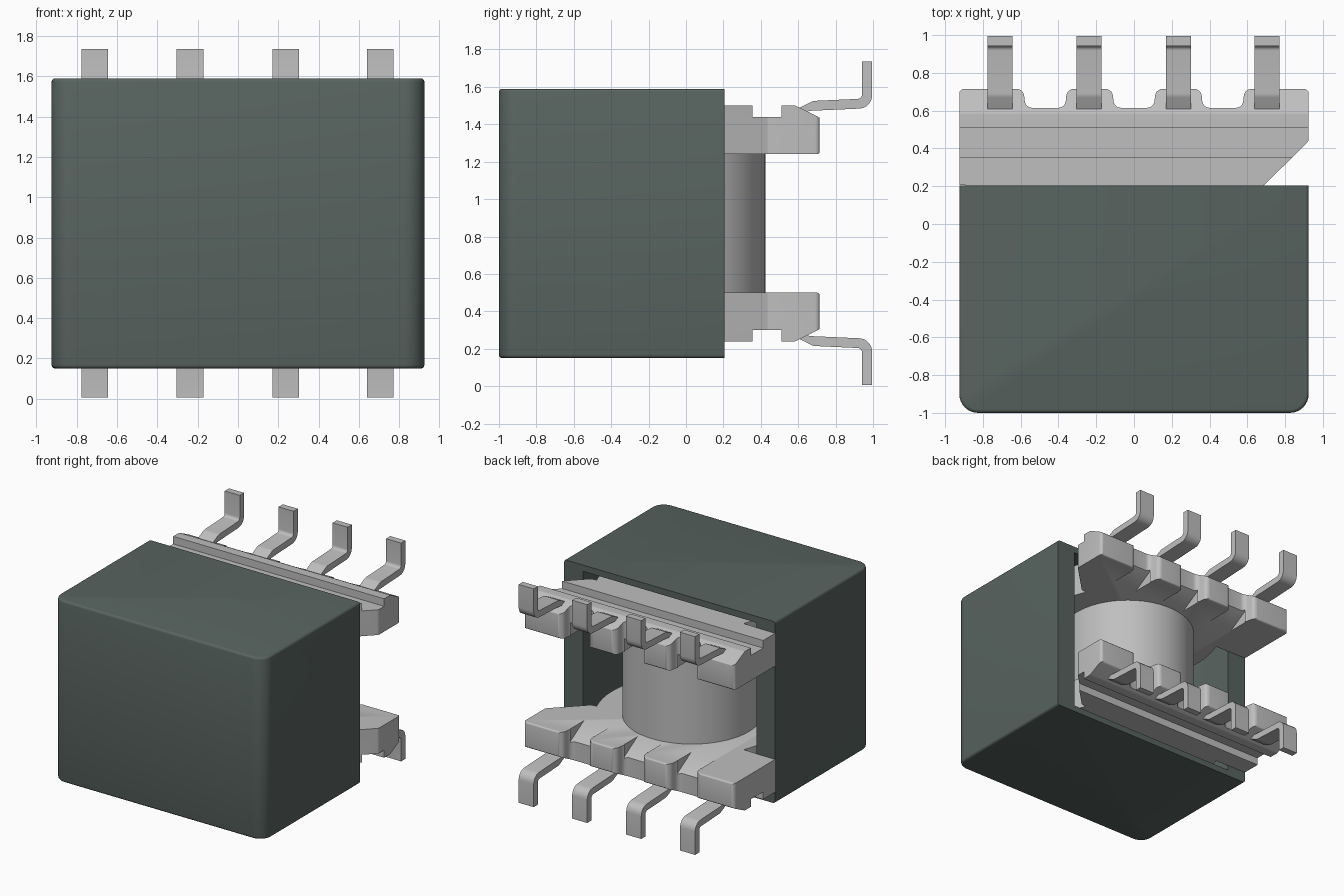
import bpy, bmesh, math
from mathutils import Vector, Matrix

if "Cube" in bpy.data.objects:
    bpy.data.objects.remove(bpy.data.objects["Cube"])

MID_Z = 0.87      # the model mirrors top to bottom about this height
CY = -0.075       # y of the winding axis


def material(name, col):
    m = bpy.data.materials.new(name)
    m.use_nodes = True
    m.diffuse_color = (*col, 1)
    m.node_tree.nodes["Principled BSDF"].inputs["Base Color"].default_value = (*col, 1)
    return m


GREEN = material("dark green ferrite", (0.098, 0.127, 0.115))
GREY = material("light grey", (0.52, 0.52, 0.52))


def rounded(points, steps=5):
    """Outline from (a, b) or (a, b, radius) points, with filleted corners."""
    out = []
    for i, p in enumerate(points):
        c = Vector(p[:2])
        if len(p) < 3:
            out.append(c)
            continue
        u = (Vector(points[i - 1][:2]) - c).normalized()
        v = (Vector(points[(i + 1) % len(points)][:2]) - c).normalized()
        half = u.angle(v) / 2
        centre = c + (u + v).normalized() * p[2] / math.sin(half)
        t = p[2] / math.tan(half)
        a, b = c + u * t - centre, c + v * t - centre
        turn = math.atan2(a.x * b.y - a.y * b.x, a.dot(b))
        for k in range(steps + 1):
            out.append(centre + Matrix.Rotation(turn * k / steps, 2) @ a)
    return out


def extrude(bm, outline, axis, lo, hi):
    """Solid from an outline: axis 'Z' takes (x, y), axis 'X' takes (y, z)."""
    place = (lambda p, d: (p.x, p.y, d)) if axis == 'Z' else (lambda p, d: (d, p.x, p.y))
    rings = [[bm.verts.new(place(p, d)) for p in outline] for d in (lo, hi)]
    n = len(outline)
    faces = [bm.faces.new(rings[0]), bm.faces.new(rings[1])]
    for i in range(n):
        j = (i + 1) % n
        faces.append(bm.faces.new((rings[0][i], rings[0][j], rings[1][j], rings[1][i])))
    bmesh.ops.recalc_face_normals(bm, faces=faces)


def add(name, bm, mat):
    me = bpy.data.meshes.new(name)
    bm.to_mesh(me)
    bm.free()
    ob = bpy.data.objects.new(name, me)
    bpy.context.collection.objects.link(ob)
    me.materials.append(mat)
    return ob


def prism(name, outline, axis, lo, hi, mat):
    bm = bmesh.new()
    extrude(bm, outline, axis, lo, hi)
    return add(name, bm, mat)


def combine(ob, cutters):
    """Apply (cutter, operation) booleans and remove the cutters."""
    for cutter, op in cutters:
        cutter.hide_render = True
        mod = ob.modifiers.new(op, 'BOOLEAN')
        mod.object, mod.operation, mod.solver = cutter, op, 'EXACT'
    deps = bpy.context.evaluated_depsgraph_get()
    me = bpy.data.meshes.new_from_object(ob.evaluated_get(deps))
    ob.modifiers.clear()
    ob.data = me
    me.materials.clear()
    me.materials.append(GREY if ob.name != "core" else GREEN)
    for cutter, _ in cutters:
        bpy.data.objects.remove(cutter)


def smooth(ob, angle=32):
    bpy.ops.object.select_all(action='DESELECT')
    ob.select_set(True)
    bpy.context.view_layer.objects.active = ob
    bpy.ops.object.shade_smooth_by_angle(angle=math.radians(angle))


def mirrored(ob, name):
    """Copy of a part reflected top to bottom."""
    me = ob.data.copy()
    me.transform(Matrix.Translation((0, 0, 2 * MID_Z)) @ Matrix.Diagonal((1, 1, -1, 1)))
    me.flip_normals()
    twin = bpy.data.objects.new(name, me)
    bpy.context.collection.objects.link(twin)


def arc(radius, a0, a1, n):
    return [(radius * math.cos(a0 + (a1 - a0) * k / n),
             CY + radius * math.sin(a0 + (a1 - a0) * k / n)) for k in range(n + 1)]


# Core: block with rounded front corners, eased rims and a U-shaped pocket open at the back
bm = bmesh.new()
outline = rounded([(-0.925, -1, 0.1), (0.925, -1, 0.1), (0.925, 0.205), (-0.925, 0.205)], 8)
extrude(bm, outline, 'Z', 0.15, 1.59)
rim = [e for e in bm.edges
       if abs(e.verts[0].co.z - e.verts[1].co.z) < 1e-4
       and min(v.co.y for v in e.verts) < 0.2]
bmesh.ops.bevel(bm, geom=rim, offset=0.018, segments=3, profile=0.5, affect='EDGES')
core = add("core", bm, GREEN)
pocket = [Vector(p) for p in [(0.76, 0.5), (-0.76, 0.5)] + arc(0.76, math.pi, 2 * math.pi, 32)]
combine(core, [(prism("pocket_cutter", pocket, 'Z', 0.20, 1.54, GREEN), 'DIFFERENCE')])
smooth(core)

# Winding
bm = bmesh.new()
bmesh.ops.create_cone(bm, cap_ends=True, segments=64, radius1=0.5, radius2=0.5, depth=0.78,
                      matrix=Matrix.Translation((0, CY, MID_Z)))
smooth(add("winding", bm, GREY))

# Flange: plan outline with terminal tabs, intersected with a grooved side profile
NOTCHES = (0.47, 0.0, -0.47)
back = 0.715
plan = arc(0.7, math.radians(157), math.radians(383), 40)
plan += [(0.69, 0.206), (0.925, 0.44, 0.03), (0.925, back, 0.025)]
for x in NOTCHES:
    plan += [(x + 0.115, back, 0.04), (x + 0.105, 0.615, 0.04),
             (x - 0.105, 0.615, 0.04), (x - 0.115, back, 0.04)]
plan += [(-0.925, back, 0.025), (-0.925, 0.206)]
flange = prism("upper_flange", rounded(plan), 'Z', 1.1, 1.6, GREY)
side = rounded([(-0.9, 1.24), (back + 0.001, 1.24, 0.015), (back + 0.001, 1.435, 0.015),
                (0.585, 1.5, 0.02), (0.51, 1.5), (0.51, 1.44), (0.355, 1.44),
                (0.355, 1.5), (-0.9, 1.5)], 3)
profile = prism("profile_cutter", side, 'X', -1.1, 1.1, GREY)
# Sloping wire guides on the inner side of each notch
bm = bmesh.new()
ramp = [Vector(p) for p in [(0.45, 1.2), (0.45, 1.238), (0.63, 1.345), (0.63, 1.2)]]
for x in NOTCHES:
    extrude(bm, ramp, 'X', x - 0.108, x + 0.108)
combine(flange, [(profile, 'INTERSECT'), (add("ramp_cutter", bm, GREY), 'DIFFERENCE')])
smooth(flange)
mirrored(flange, "lower_flange")

# Bent terminals
pin = rounded([(0.58, 1.44), (0.66, 1.472, 0.05), (0.995, 1.487, 0.07), (0.995, 1.735),
               (0.942, 1.735), (0.942, 1.537, 0.025), (0.68, 1.525, 0.06), (0.58, 1.475)])
for i, x in enumerate((-0.71, -0.238, 0.236, 0.705), 1):
    ob = prism(f"upper_terminal_{i}", pin, 'X', x - 0.066, x + 0.066, GREY)
    smooth(ob)
    mirrored(ob, f"lower_terminal_{i}")
